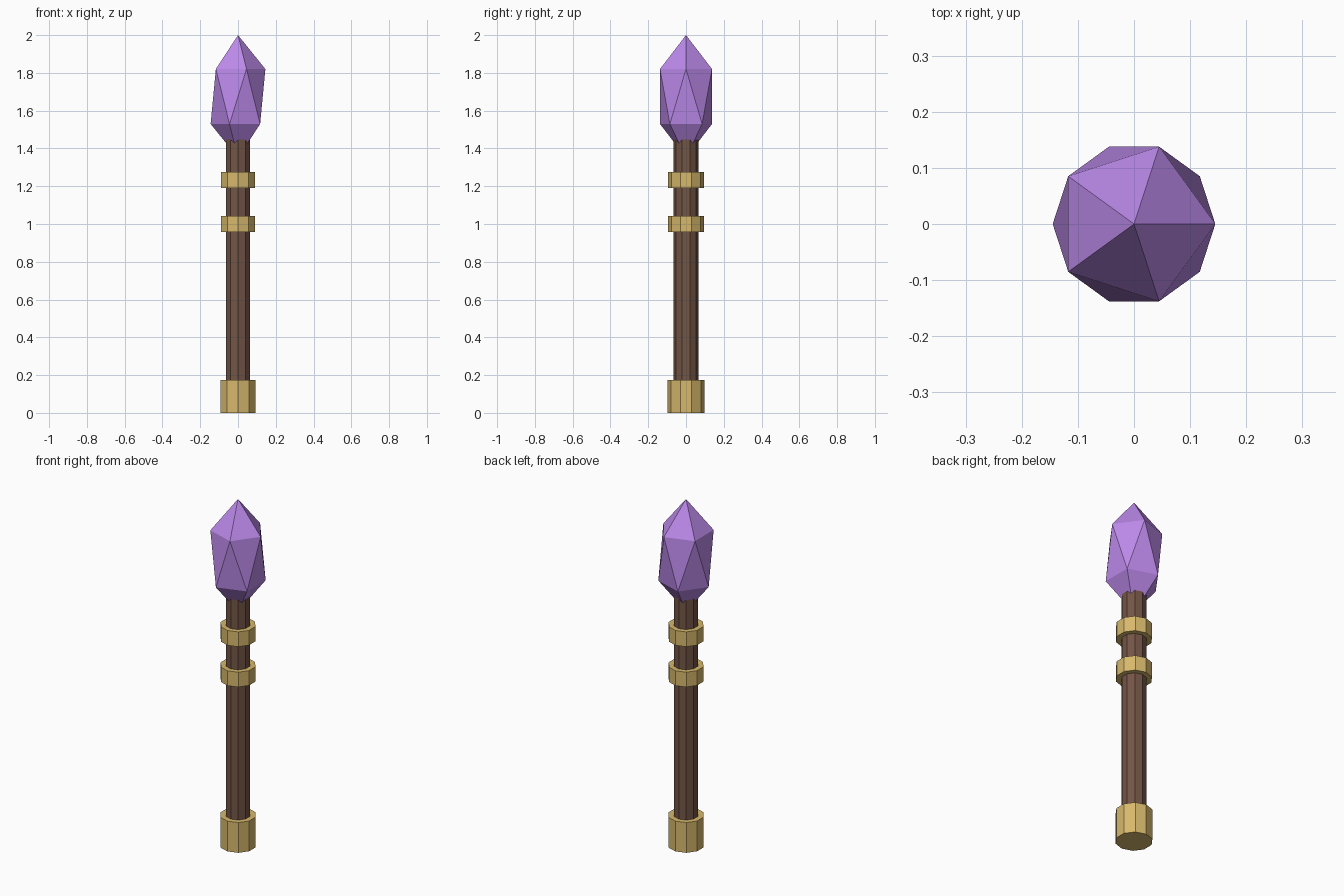
import bpy

if "Cube" in bpy.data.objects:
    bpy.data.objects.remove(bpy.data.objects["Cube"])


def material(name, rgb):
    mat = bpy.data.materials.new(name)
    mat.diffuse_color = (*rgb, 1)
    mat.use_nodes = True
    mat.node_tree.nodes["Principled BSDF"].inputs["Base Color"].default_value = mat.diffuse_color
    return mat


WOOD = material("dark_wood", (0.17, 0.09, 0.06))
BRASS = material("brass", (0.68, 0.48, 0.15))
VIOLET = material("violet_crystal", (0.50, 0.25, 0.82))


def finish(name, mat):
    obj = bpy.context.object
    obj.name = name
    obj.data.materials.append(mat)
    return obj


def cylinder(name, radius, z0, z1, mat):
    """Ten-sided upright cylinder spanning z0 to z1."""
    bpy.ops.mesh.primitive_cylinder_add(
        vertices=10, radius=radius, depth=z1 - z0, location=(0, 0, (z0 + z1) / 2))
    return finish(name, mat)


# Wooden handle, running up into the crystal
cylinder("shaft", 0.066, 0.02, 1.46, WOOD)

# Brass foot and the two bands
cylinder("foot_cap", 0.097, 0.0, 0.175, BRASS)
for name, z in (("lower_band", 1.0), ("upper_band", 1.233)):
    cylinder(name, 0.095, z - 0.043, z + 0.043, BRASS)

# Crystal: a stretched icosahedron
bpy.ops.mesh.primitive_ico_sphere_add(subdivisions=1, radius=1, location=(0, 0, 1.675))
crystal = finish("crystal", VIOLET)
crystal.scale = (0.162, 0.162, 0.325)
